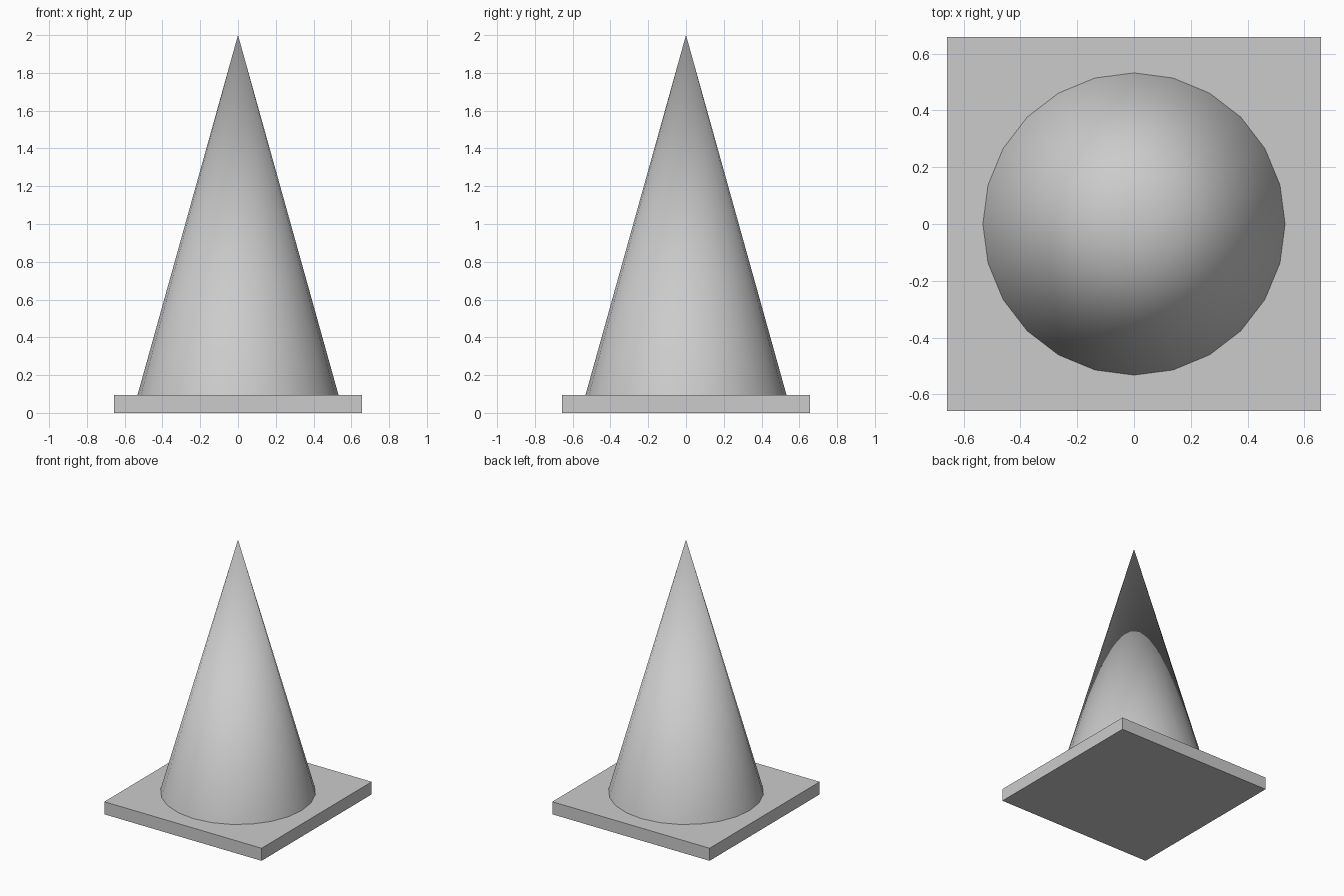
import bpy

if "Cube" in bpy.data.objects:
    bpy.data.objects.remove(bpy.data.objects["Cube"])

BASE_WIDTH = 1.315
BASE_HEIGHT = 0.095
CONE_RADIUS = 0.532
TOTAL_HEIGHT = 2.0

# Square base plate
bpy.ops.mesh.primitive_cube_add(size=1, location=(0, 0, BASE_HEIGHT / 2))
base = bpy.context.object
base.name = "base_plate"
base.scale = (BASE_WIDTH, BASE_WIDTH, BASE_HEIGHT)
bpy.ops.object.transform_apply(location=False, rotation=False, scale=True)

# Smooth 24-sided cone standing on the plate
cone_height = TOTAL_HEIGHT - BASE_HEIGHT
bpy.ops.mesh.primitive_cone_add(
    vertices=24, radius1=CONE_RADIUS, radius2=0, depth=cone_height,
    location=(0, 0, BASE_HEIGHT + cone_height / 2))
cone = bpy.context.object
cone.name = "cone_body"
bpy.ops.object.shade_smooth_by_angle()
